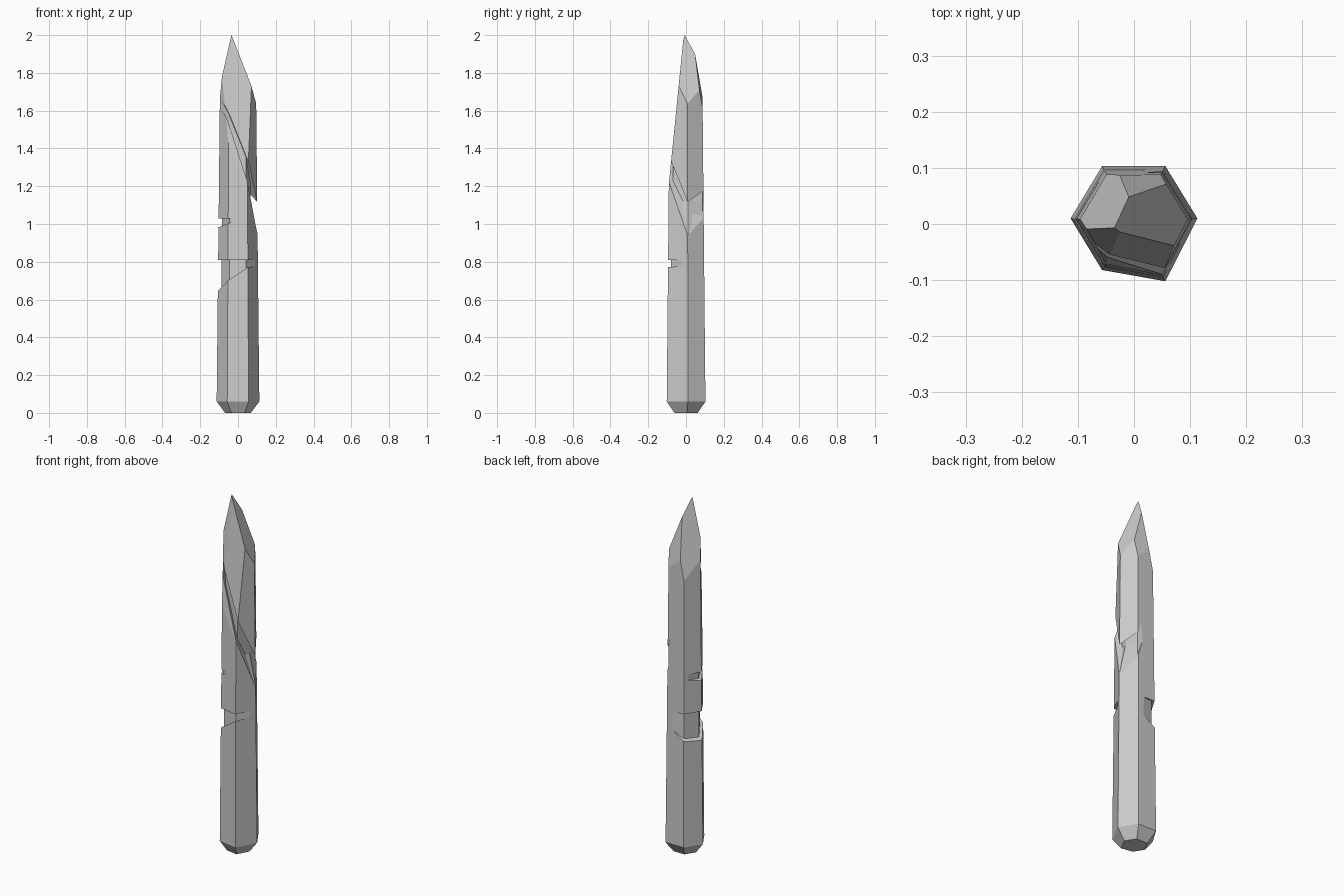
import bpy, bmesh
from mathutils import Vector

if "Cube" in bpy.data.objects:
    bpy.data.objects.remove(bpy.data.objects["Cube"])

# Hexagon corners: left, back-left, back-right, right, front-right, front-left
HEX = [(-.113, .01), (-.057, .103), (.056, .103), (.113, .01), (.056, -.102), (-.057, -.082)]


def scaled(factors, size=1.0):
    return [(x * f * size, y * f * size) for (x, y), f in zip(HEX, factors)]


def loft(name, sections):
    """Skin closed rings of 3D points, capped at both ends."""
    bm = bmesh.new()
    rings = [[bm.verts.new(p) for p in s] for s in sections]
    n = len(rings[0])
    for lo, hi in zip(rings, rings[1:]):
        for i in range(n):
            j = (i + 1) % n
            bm.faces.new((lo[i], lo[j], hi[j], hi[i]))
    bm.faces.new(rings[0])
    bm.faces.new(rings[-1])
    bmesh.ops.recalc_face_normals(bm, faces=bm.faces)
    mesh = bpy.data.meshes.new(name)
    bm.to_mesh(mesh)
    bm.free()
    ob = bpy.data.objects.new(name, mesh)
    bpy.context.collection.objects.link(ob)
    return ob


def level(points, z):
    return [(x, y, z) for x, y in points]


def tilted(points, c, a, b):
    return [(x, y, c + a * x + b * y) for x, y in points]


def subtract(target, cutter):
    cutter.hide_render = True
    mod = target.modifiers.new("cut", 'BOOLEAN')
    mod.operation, mod.solver, mod.object = 'DIFFERENCE', 'EXACT', cutter
    bpy.context.view_layer.objects.active = target
    bpy.ops.object.modifier_apply(modifier=mod.name)
    bpy.data.objects.remove(cutter)


def groove(target, outer, low, high, core_sections):
    """Cut the slab between two planes, leaving a core standing."""
    slab = loft("groove_cutter", [tilted(outer, *low), tilted(outer, *high)])
    subtract(slab, loft("groove_core", core_sections))
    subtract(target, slab)


# Tapered hexagonal shaft with chamfered foot
ones = [1] * 6
shard = loft("crystal_shard", [level(scaled(ones, s), z) for s, z in
                               ((.6, 0), (1, .06), (.85, 1.66), (.82, 2.1))])

# Faceted tip
tip = (-.035, -.007, 2.0)
tip_planes = []
a = (Vector((-.01, .05, 1.89)) - Vector(tip)).cross(Vector((-.095, .01, 1.66)) - Vector(tip))
tip_planes.append((tip, a if a.z > 0 else -a))            # left
tip_planes.append((tip, Vector((.01485, .003, .0055))))   # right
tip_planes.append(((-.01, .05, 1.89), Vector((1, 8, 1.3))))   # back
tip_planes.append(((0, -.033, 1.79), Vector((0, -1, .1))))    # front
tip_planes.append((tip, Vector((-.45, -.9, .11))))            # front left
bm = bmesh.new()
bm.from_mesh(shard.data)
for co, no in tip_planes:
    geom = bm.verts[:] + bm.edges[:] + bm.faces[:]
    bmesh.ops.bisect_plane(bm, geom=geom, plane_co=co, plane_no=no, clear_outer=True)
    bmesh.ops.holes_fill(bm, edges=[e for e in bm.edges if e.is_boundary], sides=0)
bmesh.ops.recalc_face_normals(bm, faces=bm.faces)
bm.to_mesh(shard.data)
bm.free()

# Lower band groove around every face except the right-back one
around = scaled([1.1] * 6)
core = scaled((.77, .8, 1.02, 1.02, .77, .77))
groove(shard, around, (.715, .63, -.25), (.81, 0, 0), [level(core, .4), level(core, 1.1)])

# Small wedge notch on the left
left_half = [(-.13, .01), (-.065, .12), (.012, .12), (.012, -.12), (-.065, -.11)]
core = scaled((.75, .97, 1.1, 1.1, 1.1, .8))
groove(shard, left_half, (1.024, .4, 0), (1.03, 0, 0), [level(core, .7), level(core, 1.3)])

# Long diagonal slit that widens into a notch on the right
wide = [(-.1, .01), (-.06, .11), (.05, .087), (.103, .01), (.043, -.068), (-.045, -.045)]
narrow = wide[:3] + [(.065, .01)] + wide[4:]
groove(shard, around, (1.303, -3.43, -1.02), (1.404, -2.74, -.99),
       [level(wide, .3), level(wide, .95), level(narrow, 1.12), level(narrow, 2.4)])
